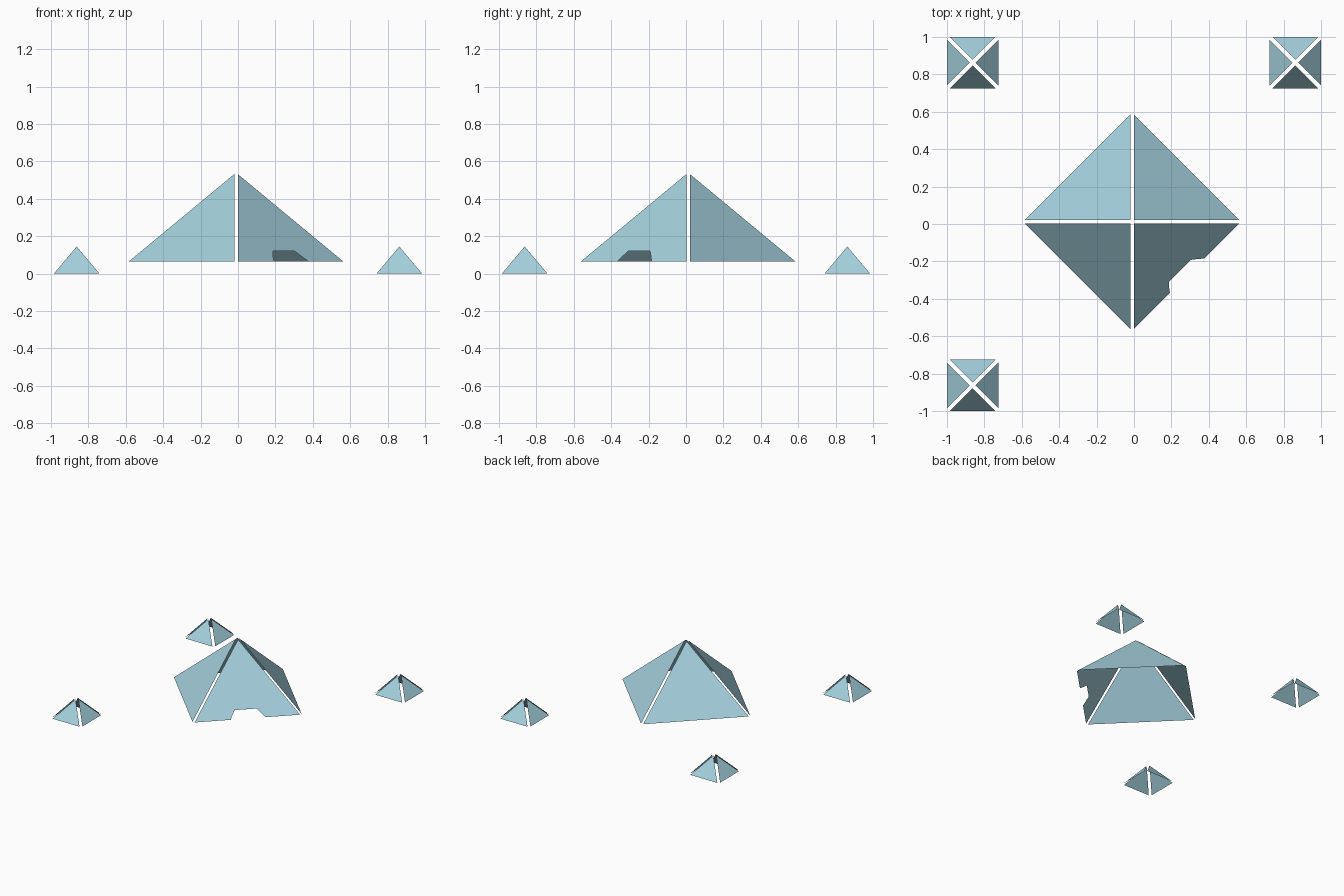
import bpy
from mathutils import Matrix, Vector

if "Cube" in bpy.data.objects:
    bpy.data.objects.remove(bpy.data.objects["Cube"])

glass = bpy.data.materials.new("pale blue glass")
glass.diffuse_color = (0.37, 0.63, 0.72, 1.0)
glass.use_nodes = True
glass.node_tree.nodes["Principled BSDF"].inputs["Base Color"].default_value = glass.diffuse_color


def panel(name, points, centre, turn):
    """Thin flat sheet, turned about the pyramid centre, facing outward/up."""
    rot = Matrix.Rotation(turn, 4, 'Z')
    pts = [Vector(centre) + rot @ Vector(p) for p in points]
    mesh = bpy.data.meshes.new(name)
    mesh.from_pydata(pts, [], [list(range(len(pts)))])
    if mesh.polygons[0].normal.z < 0:
        mesh.flip_normals()
    mesh.materials.append(glass)
    obj = bpy.data.objects.new(name, mesh)
    bpy.context.collection.objects.link(obj)


QUARTER = 1.57079632679

# Large central pyramid: four sheets separated by narrow gaps along the axes
TOP, BASE, LEG, GAP = 0.532, 0.065, 0.564, 0.0095
CENTRE = (-0.0105, 0.0115, 0)


def on_slope(x, z):
    """Point on the front-right sheet at a given x and height."""
    reach = LEG * (TOP - z) / (TOP - BASE)
    return (x + GAP, -(reach - x) - GAP, z)


apex, right, front = on_slope(0, TOP), on_slope(LEG, BASE), on_slope(0, BASE)
# doorway notch in the lower edge of the front-right sheet
notch = [on_slope(x, z) for x, z in
         ((0.194, BASE), (0.190, 0.080), (0.187, 0.120),
          (0.303, 0.120), (0.318, 0.110), (0.378, BASE))]
panel("large_panel_with_doorway", [apex, front] + notch + [right], CENTRE, 0)
for i in (1, 2, 3):
    panel(f"large_panel_{i}", [apex, front, right], CENTRE, i * QUARTER)

# Three small corner pyramids: four sheets each, gaps along the diagonals
C, OUT, SPLIT, HEIGHT = 0.8625, 0.1375, 0.0155, 0.145
HALF = OUT - SPLIT
for corner, sx, sy in (("back_left", -1, 1), ("back_right", 1, 1), ("front_left", -1, -1)):
    for i in range(4):
        panel(f"small_{corner}_panel_{i}",
              [(0, -SPLIT, HEIGHT), (-HALF, -OUT, 0), (HALF, -OUT, 0)],
              (sx * C, sy * C, 0), i * QUARTER)
